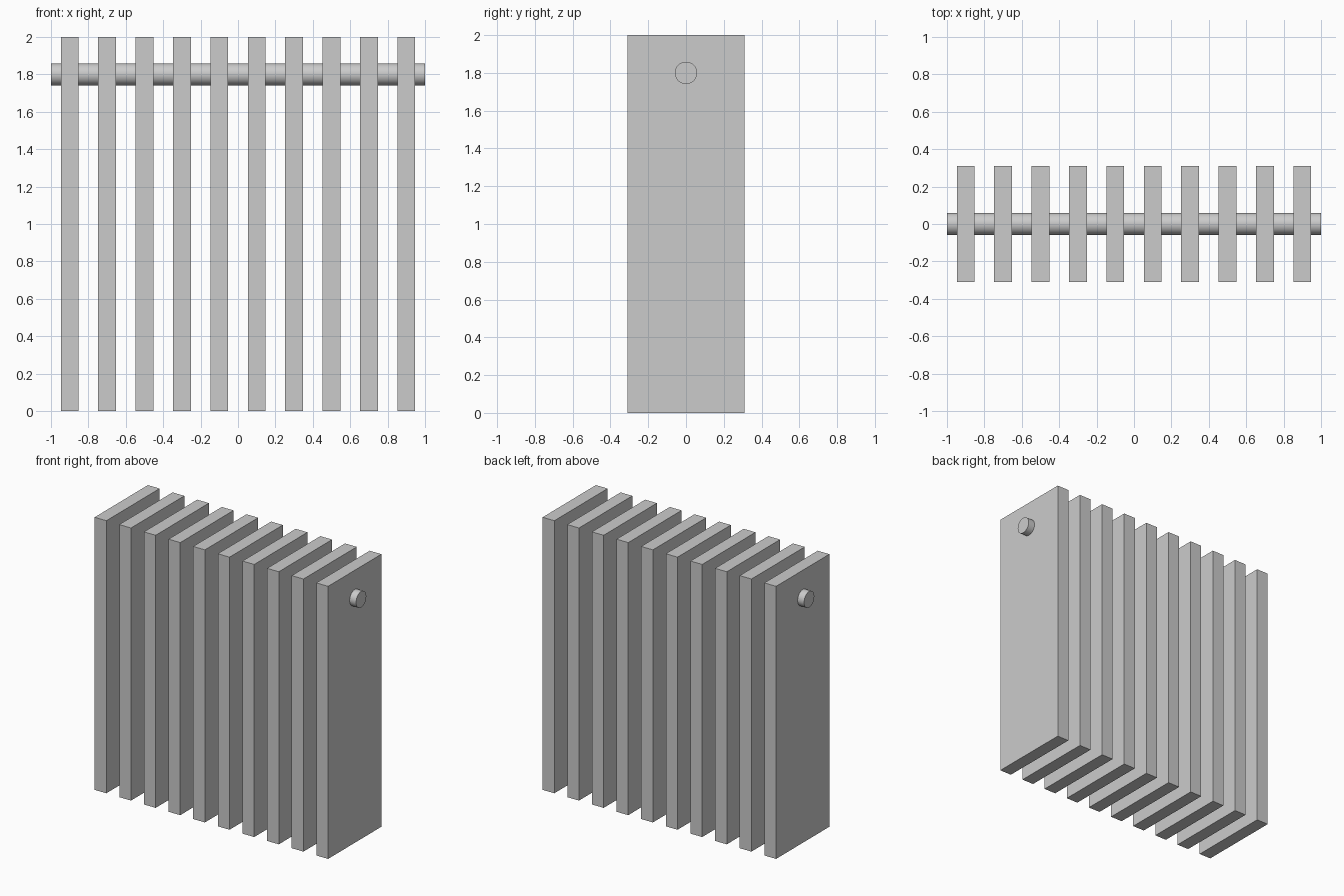
import bpy
import math

if "Cube" in bpy.data.objects:
    bpy.data.objects.remove(bpy.data.objects["Cube"])

FIN_COUNT = 10
FIN_SIZE = (0.095, 0.618, 2.0)
SPACING = 0.2
PIPE_RADIUS = 0.059
PIPE_Z = 1.8


def add_fin(index):
    x = (index - (FIN_COUNT - 1) / 2) * SPACING
    bpy.ops.mesh.primitive_cube_add(size=1, location=(x, 0, FIN_SIZE[2] / 2))
    fin = bpy.context.object
    fin.name = f"radiator_fin_{index + 1}"
    fin.scale = FIN_SIZE
    bpy.ops.object.transform_apply(location=False, rotation=False, scale=True)


# Row of flat upright fins
for i in range(FIN_COUNT):
    add_fin(i)

# Pipe running through all fins near the top
bpy.ops.mesh.primitive_cylinder_add(
    vertices=48, radius=PIPE_RADIUS, depth=2.0,
    location=(0, 0, PIPE_Z), rotation=(0, math.pi / 2, 0))
bpy.context.object.name = "connecting_pipe"
bpy.ops.object.shade_smooth_by_angle(angle=math.radians(30))
